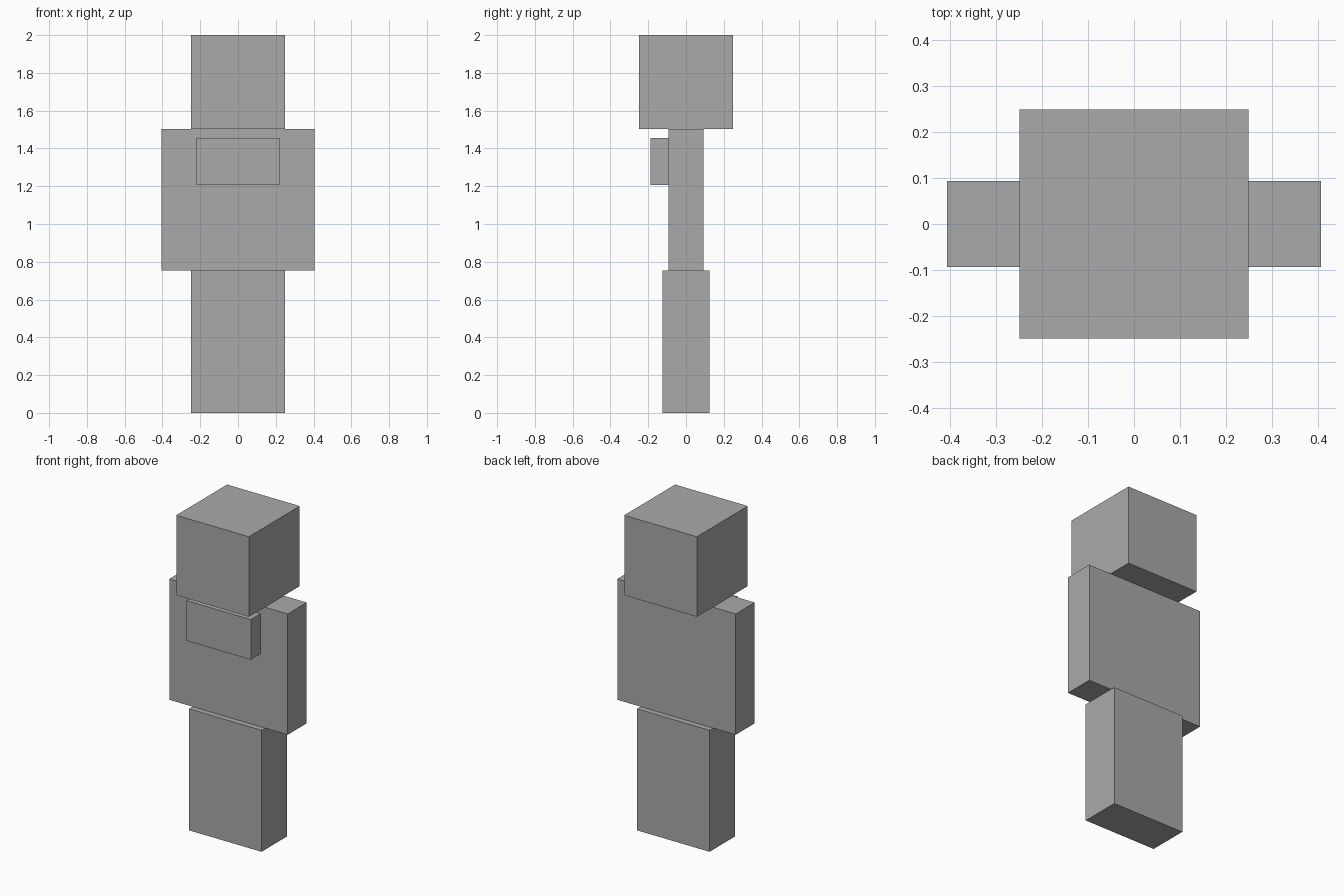
import bpy

if "Cube" in bpy.data.objects:
    bpy.data.objects.remove(bpy.data.objects["Cube"])

# One plain grey for the whole figure
grey = bpy.data.materials.new("plain grey")
grey.diffuse_color = (0.4, 0.4, 0.4, 1.0)
grey.use_nodes = True
grey.node_tree.nodes["Principled BSDF"].inputs["Base Color"].default_value = grey.diffuse_color


def box(name, x, y, z):
    """Box spanning the given (min, max) range on each axis."""
    spans = (x, y, z)
    bpy.ops.mesh.primitive_cube_add(size=1, location=[(a + b) / 2 for a, b in spans])
    part = bpy.context.object
    part.name = name
    part.scale = [b - a for a, b in spans]
    bpy.ops.object.transform_apply(location=False, rotation=False, scale=True)
    part.data.materials.append(grey)
    return part


# Stacked body
box("legs", (-0.249, 0.249), (-0.125, 0.125), (0, 0.753))
box("torso", (-0.406, 0.406), (-0.093, 0.093), (0.755, 1.504))
box("head", (-0.249, 0.249), (-0.249, 0.249), (1.504, 2.0))

# Block on the front of the torso
box("chest_block", (-0.22, 0.22), (-0.189, -0.093), (1.207, 1.456))
